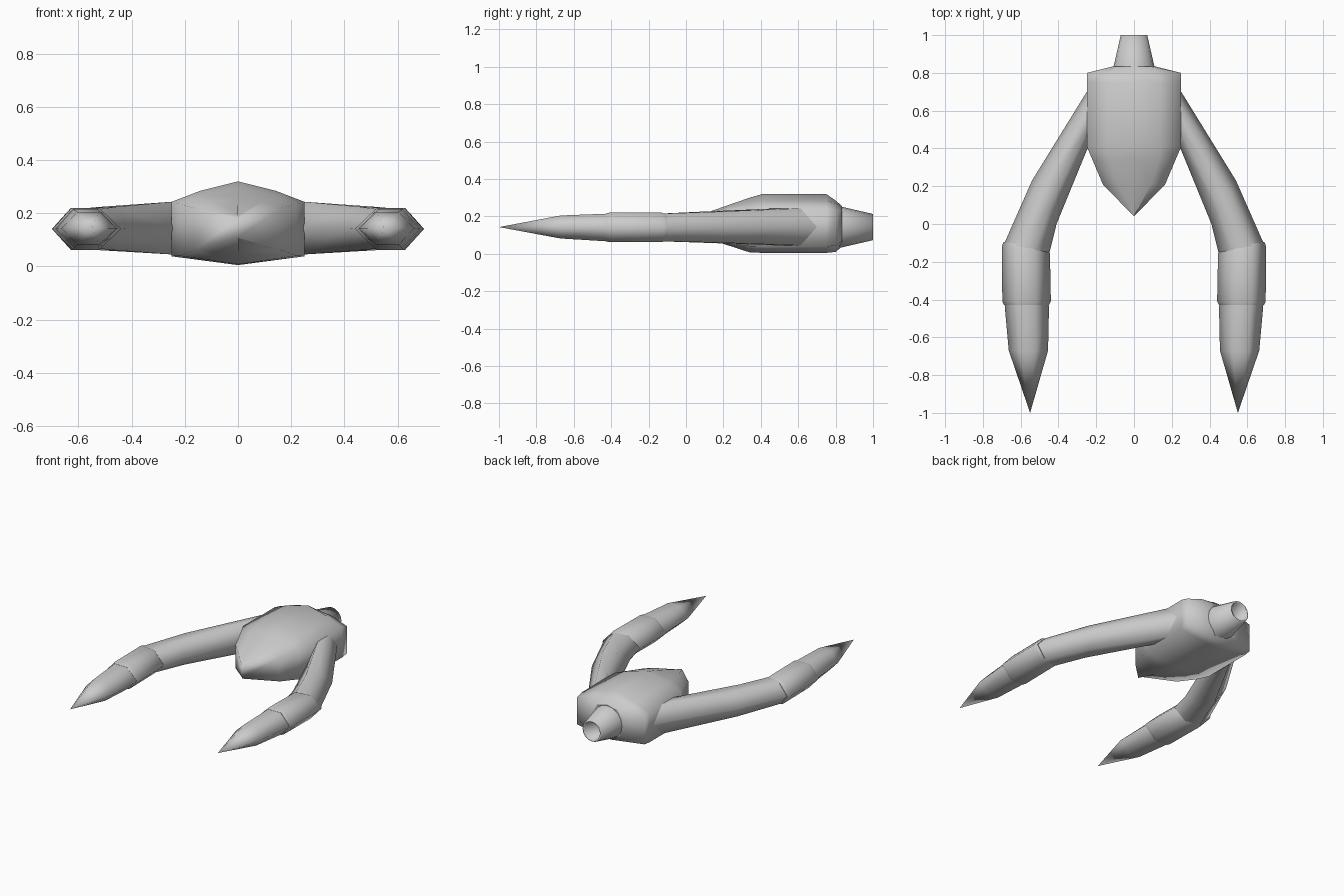
import bpy, bmesh
from math import cos, sin, pi

cube = bpy.data.objects.get("Cube")
if cube:
    bpy.data.objects.remove(cube, do_unlink=True)

grey = bpy.data.materials.new("plain grey")
grey.use_nodes = True
grey.diffuse_color = (0.6, 0.6, 0.6, 1)
grey.node_tree.nodes["Principled BSDF"].inputs["Base Color"].default_value = (0.6, 0.6, 0.6, 1)


def loft(name, rings, cap_start=True, cap_end=True):
    """Skin a list of equal-length point rings, smooth sides and flat caps."""
    bm = bmesh.new()
    rows = [[bm.verts.new(p) for p in ring] for ring in rings]
    n = len(rows[0])
    for a, b in zip(rows, rows[1:]):
        for i in range(n):
            j = (i + 1) % n
            bm.faces.new((a[i], a[j], b[j], b[i])).smooth = True
    if cap_start:
        bm.faces.new(rows[0])
    if cap_end:
        bm.faces.new(rows[-1])
    bmesh.ops.remove_doubles(bm, verts=bm.verts, dist=0.0005)
    bmesh.ops.recalc_face_normals(bm, faces=bm.faces)
    mesh = bpy.data.meshes.new(name)
    bm.to_mesh(mesh)
    bm.free()
    mesh.materials.append(grey)
    obj = bpy.data.objects.new(name, mesh)
    bpy.context.collection.objects.link(obj)
    return obj


def body_ring(y, top, shoulder, high, low, bottom):
    """Symmetric eight-sided section; the middle three are (x, z) pairs."""
    half = [shoulder, high, low]
    pts = [(0, top)] + half + [(0, bottom)] + [(-x, z) for x, z in reversed(half)]
    return [(x, y, z) for x, z in pts]


def hex_ring(side, inner, outer, low, high):
    """Pointed-sided hexagon standing between an inner and outer plan point."""
    mid = (low + high) / 2
    shape = [(0, mid), (0.32, high), (0.72, high), (1, mid), (0.72, low), (0.32, low)]
    return [(side * (inner[0] + (outer[0] - inner[0]) * t),
             inner[1] + (outer[1] - inner[1]) * t, z) for t, z in shape]


# Central body, back to nose
loft("body", [
    body_ring(0.835, 0.255, (0.08, 0.235), (0.11, 0.18), (0.09, 0.07), 0.04),
    body_ring(0.80, 0.285, (0.13, 0.27), (0.25, 0.23), (0.25, 0.045), 0.01),
    body_ring(0.75, 0.32, (0.14, 0.285), (0.25, 0.243), (0.25, 0.038), 0.005),
    body_ring(0.41, 0.32, (0.14, 0.285), (0.25, 0.243), (0.25, 0.038), 0.005),
    body_ring(0.34, 0.30, (0.13, 0.27), (0.22, 0.235), (0.22, 0.04), 0.008),
    body_ring(0.21, 0.255, (0.09, 0.243), (0.165, 0.22), (0.165, 0.06), 0.05),
    body_ring(0.04, 0.195, (0, 0.19), (0, 0.18), (0, 0.11), 0.10),
], cap_end=False)

# Hollow rear nozzle
profile = [(0.80, 0.116), (0.835, 0.108), (1.0, 0.07), (1.0, 0.06), (0.86, 0.06)]
sides = 16
loft("nozzle", [[(r * cos(2 * pi * i / sides), y, 0.143 + r * sin(2 * pi * i / sides))
                 for i in range(sides)] for y, r in profile], cap_start=False)

# Two mirrored limbs, each with an arm, a cuff and a pointed tip
for side, label in ((1, "left"), (-1, "right")):
    loft(label + "_arm", [
        hex_ring(side, (0.19, 0.52), (0.20, 0.78), 0.045, 0.245),
        hex_ring(side, (0.25, 0.39), (0.25, 0.70), 0.045, 0.243),
        hex_ring(side, (0.41, 0.0), (0.54, 0.23), 0.06, 0.225),
        hex_ring(side, (0.447, -0.15), (0.69, -0.11), 0.067, 0.215),
    ])
    loft(label + "_cuff", [
        hex_ring(side, (0.46, -0.13), (0.69, -0.095), 0.07, 0.21),
        hex_ring(side, (0.445, -0.155), (0.70, -0.12), 0.062, 0.22),
        hex_ring(side, (0.44, -0.41), (0.697, -0.41), 0.062, 0.22),
        hex_ring(side, (0.45, -0.43), (0.688, -0.43), 0.067, 0.215),
    ])
    point = hex_ring(side, (0.55, -1.0), (0.55, -1.0), 0.143, 0.143)
    loft(label + "_tip", [
        hex_ring(side, (0.455, -0.41), (0.685, -0.41), 0.068, 0.214),
        hex_ring(side, (0.45, -0.44), (0.684, -0.44), 0.068, 0.214),
        hex_ring(side, (0.455, -0.67), (0.663, -0.67), 0.082, 0.205),
        point,
    ], cap_end=False)
